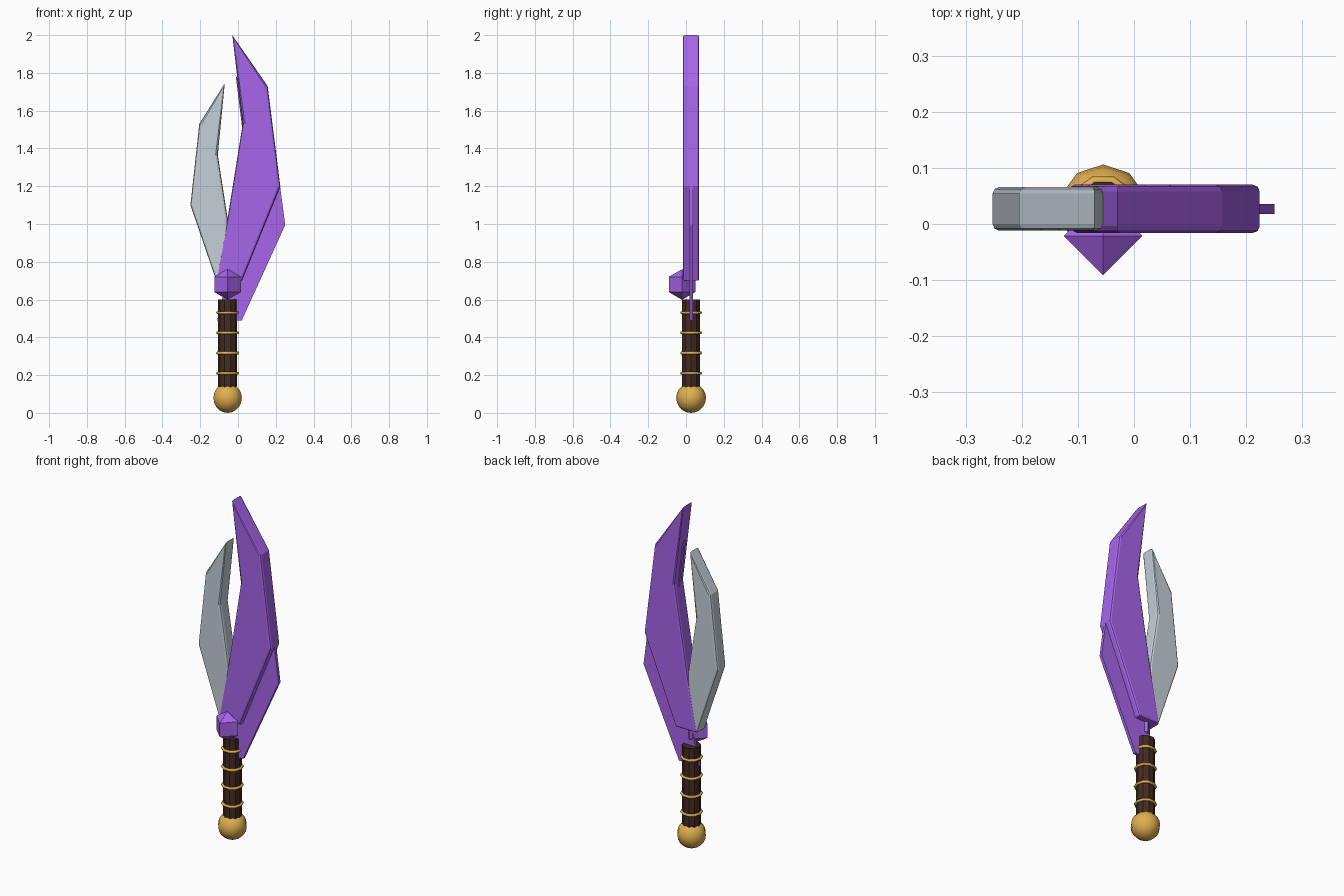
import bpy, bmesh
from mathutils import Vector

if "Cube" in bpy.data.objects:
    bpy.data.objects.remove(bpy.data.objects["Cube"])

CX, CY = -0.055, 0.027   # grip axis


def material(name, rgb):
    m = bpy.data.materials.new(name)
    m.diffuse_color = (*rgb, 1)
    m.use_nodes = True
    m.node_tree.nodes["Principled BSDF"].inputs["Base Color"].default_value = m.diffuse_color
    return m


PURPLE = material("purple", (0.39, 0.13, 0.83))
STEEL = material("steel", (0.56, 0.63, 0.69))
GOLD = material("gold", (0.75, 0.43, 0.08))
LEATHER = material("leather", (0.055, 0.025, 0.017))


def add_slab(name, outline, half, bevel, mat):
    """Extrude an anticlockwise (x, z) outline along y, rounding its rims."""
    pts = [Vector(p) for p in outline]
    n = len(pts)
    normals = []
    for i, p in enumerate(pts):
        a = (p - pts[i - 1]).normalized()
        b = (pts[(i + 1) % n] - p).normalized()
        normals.append(Vector((a.y + b.y, -a.x - b.x)).normalized())
    if bevel:
        front = [(-half, bevel), (-half + 0.3 * bevel, 0.3 * bevel), (-half + bevel, 0)]
    else:
        front = [(-half, 0)]
    layers = front + [(-y, inset) for y, inset in reversed(front)]
    bm = bmesh.new()
    rings = []
    for y, inset in layers:
        ring = [p - nrm * inset for p, nrm in zip(pts, normals)]
        rings.append([bm.verts.new((q.x, CY + y, q.y)) for q in ring])
    bm.faces.new(rings[0])
    bm.faces.new(rings[-1][::-1])
    for r0, r1 in zip(rings, rings[1:]):
        for i in range(n):
            j = (i + 1) % n
            bm.faces.new((r0[i], r1[i], r1[j], r0[j]))
    bmesh.ops.recalc_face_normals(bm, faces=bm.faces)
    me = bpy.data.meshes.new(name)
    bm.to_mesh(me)
    bm.free()
    ob = bpy.data.objects.new(name, me)
    bpy.context.collection.objects.link(ob)
    me.materials.append(mat)
    return ob


def finish(name, mat, smooth=None):
    ob = bpy.context.object
    ob.name = name
    ob.data.materials.append(mat)
    if smooth:
        bpy.ops.object.shade_smooth_by_angle(angle=smooth)


# Large blade, and a thin edge plate with the same outline slid downwards
large = [(-0.115, 0.70), (0.02, 0.70), (0.224, 1.20), (0.157, 1.73),
         (-0.03, 2.0), (0.025, 1.53), (-0.055, 1.03)]
add_slab("large_blade", large, 0.043, 0.012, PURPLE)
plate = [(-0.11, 0.49), (0.02, 0.49), (0.25, 0.995), (0.18, 1.52),
         (-0.012, 1.785), (0.045, 1.32), (-0.035, 0.82)]
add_slab("edge_plate", plate, 0.009, 0, PURPLE)

# Small steel blade
small = [(-0.115, 0.70), (-0.055, 0.71), (-0.055, 1.03), (-0.107, 1.365),
         (-0.07, 1.745), (-0.205, 1.53), (-0.252, 1.10)]
add_slab("small_blade", small, 0.039, 0.012, STEEL)

# Gem: an octahedron
bpy.ops.mesh.primitive_uv_sphere_add(segments=4, ring_count=2, radius=0.081,
                                     location=(CX, -0.021, 0.68))
finish("gem", PURPLE)

# Grip with gold rings
bpy.ops.mesh.primitive_cylinder_add(vertices=10, radius=0.05, depth=0.48,
                                    location=(CX, CY, 0.36), rotation=(0, 0, 1.5708))
finish("grip", LEATHER)
for i in range(4):
    bpy.ops.mesh.primitive_torus_add(major_segments=10, minor_segments=6,
                                     major_radius=0.053, minor_radius=0.008,
                                     location=(CX, CY, 0.21 + 0.107 * i))
    finish(f"grip_ring_{i + 1}", GOLD, 1.1)

# Pommel
bpy.ops.mesh.primitive_uv_sphere_add(segments=10, ring_count=10, radius=0.079,
                                     location=(CX, CY, 0.079))
finish("pommel", GOLD, 1.1)
